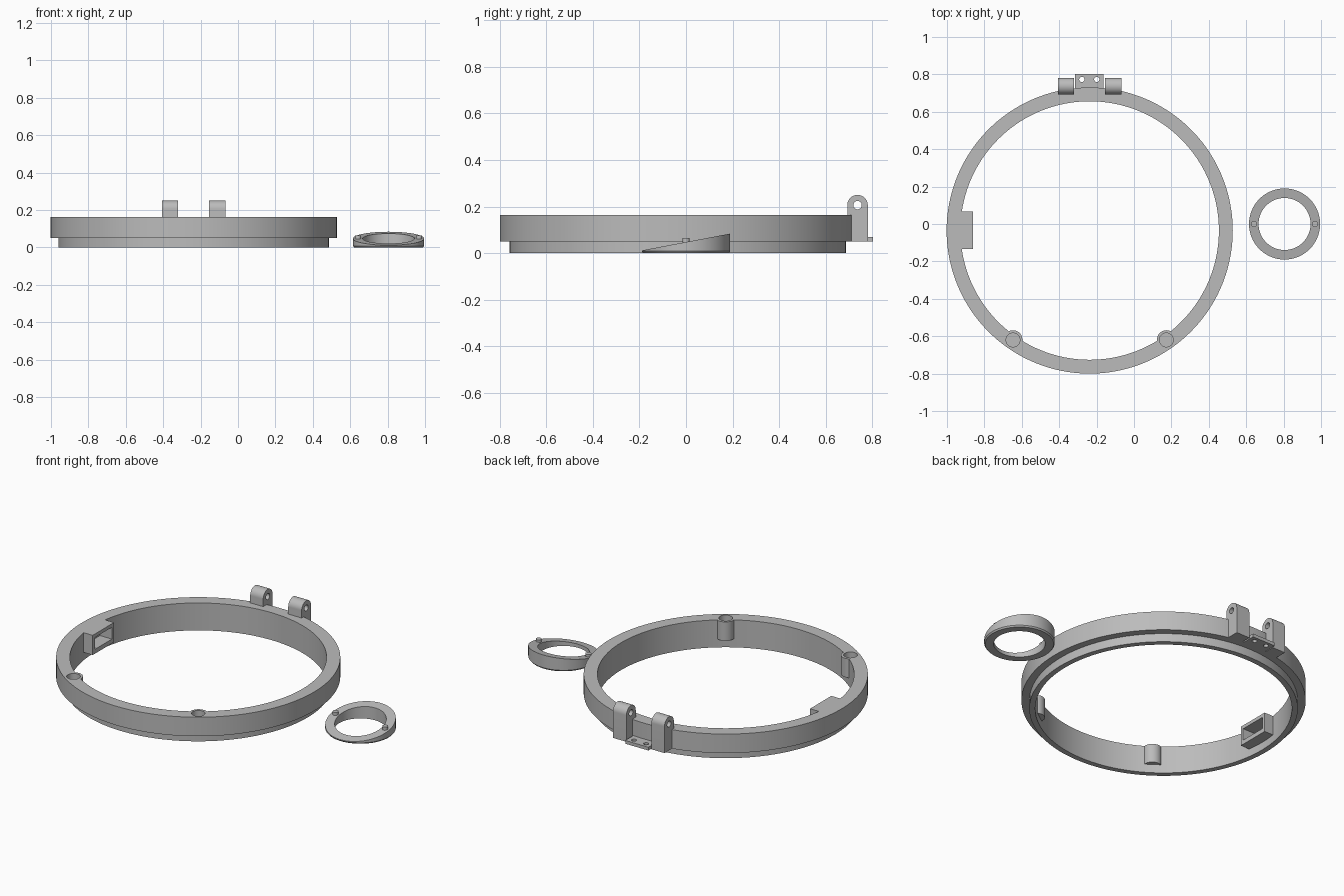
import bpy, bmesh, math
from mathutils import Matrix, Vector

if "Cube" in bpy.data.objects:
    bpy.data.objects.remove(bpy.data.objects["Cube"])

grey = bpy.data.materials.new("plain grey")
grey.diffuse_color = (0.5, 0.5, 0.5, 1)
grey.use_nodes = True
grey.node_tree.nodes["Principled BSDF"].inputs["Base Color"].default_value = grey.diffuse_color
CX, CY = -0.237, -0.035          # centre of the large ring
TOP, STEP = 0.163, 0.05


def finish(name, bm):
    bmesh.ops.recalc_face_normals(bm, faces=bm.faces)
    me = bpy.data.meshes.new(name)
    bm.to_mesh(me)
    bm.free()
    me.materials.append(grey)
    ob = bpy.data.objects.new(name, me)
    bpy.context.collection.objects.link(ob)
    return ob


def revolve(name, profile, centre, n=128):
    """Closed (radius, z) profile turned about a vertical axis."""
    bm = bmesh.new()
    rings = []
    for i in range(n):
        a = 2 * math.pi * i / n
        rings.append([bm.verts.new((centre[0] + r * math.cos(a), centre[1] + r * math.sin(a), z))
                      for r, z in profile])
    m = len(profile)
    for i in range(n):
        p, q = rings[i], rings[(i + 1) % n]
        for j in range(m):
            k = (j + 1) % m
            bm.faces.new((p[j], q[j], q[k], p[k]))
    return finish(name, bm)


def box(name, lo, hi):
    bm = bmesh.new()
    bmesh.ops.create_cube(bm, size=1)
    for v in bm.verts:
        v.co = [lo[i] + (v.co[i] + 0.5) * (hi[i] - lo[i]) for i in range(3)]
    return finish(name, bm)


def cyl(name, r, lo, hi, n=48):
    """Cylinder between two points."""
    lo, hi = Vector(lo), Vector(hi)
    d = hi - lo
    bm = bmesh.new()
    mat = Matrix.Translation((lo + hi) / 2) @ d.to_track_quat('Z', 'Y').to_matrix().to_4x4()
    bmesh.ops.create_cone(bm, cap_ends=True, segments=n, radius1=r, radius2=r,
                          depth=d.length, matrix=mat)
    return finish(name, bm)


def combine(ob, other, op):
    bpy.context.view_layer.objects.active = ob
    mod = ob.modifiers.new("bool", 'BOOLEAN')
    mod.operation, mod.solver, mod.object = op, 'EXACT', other
    bpy.ops.object.modifier_apply(modifier=mod.name)
    bpy.data.objects.remove(other)


# Large stepped ring
ring = revolve("large_ring", [(0.691, 0), (0.7225, 0), (0.7225, STEP), (0.765, STEP),
                              (0.765, TOP), (0.691, TOP)], (CX, CY), 160)

# Latch block with a pocket on its inner face
combine(ring, box("latch_block", (-0.95, -0.133, 0.046), (-0.862, 0.067, TOP)), 'UNION')
combine(ring, box("pocket", (-0.94, -0.113, 0.072), (-0.8, 0.047, 0.142)), 'DIFFERENCE')

# Two bosses with round blind holes
for s in (-1, 1):
    x, y = CX + s * 0.41, -0.62
    combine(ring, cyl("boss", 0.05, (x, y + 0.002, 0.0505), (x, y + 0.002, TOP)), 'UNION')
    combine(ring, cyl("hole", 0.037, (x, y, 0.065), (x, y, 0.3)), 'DIFFERENCE')

# Hinge lugs: rounded uprights with a cross hole
HY, HZ, HR = 0.737, 0.206, 0.044
for name, x0, x1 in (("left_hinge_lug", -0.405, -0.32), ("right_hinge_lug", -0.155, -0.067)):
    outline = [(HY - HR, STEP), (HY + HR, STEP)]
    outline += [(HY + HR * math.cos(math.pi * i / 24), HZ + HR * math.sin(math.pi * i / 24))
                for i in range(25)]
    bm = bmesh.new()
    face = bm.faces.new([bm.verts.new((x0, y, z)) for y, z in outline])
    ext = bmesh.ops.extrude_face_region(bm, geom=[face])["geom"]
    bmesh.ops.translate(bm, vec=(x1 - x0, 0, 0),
                        verts=[v for v in ext if isinstance(v, bmesh.types.BMVert)])
    lug = finish(name, bm)
    combine(lug, cyl("pin_hole", 0.018, (x0 - 0.1, HY, HZ), (x1 + 0.1, HY, HZ), 32), 'DIFFERENCE')

# Screw plate between the lugs
plate = box("screw_plate", (-0.315, 0.715, 0.0495), (-0.163, 0.803, 0.069))
for x in (-0.279, -0.199):
    combine(plate, cyl("screw_hole", 0.014, (x, 0.773, 0), (x, 0.773, 0.2), 24), 'DIFFERENCE')

# Small wedge ring, top sloping up to the back, with two pegs
SX, R, r = 0.805, 0.19, 0.139
wedge = revolve("small_wedge_ring", [(r, 0), (R - 0.006, 0), (R, 0.008), (R, 0.1), (r, 0.1)],
                (SX, 0), 96)
for v in wedge.data.vertices:
    if v.co.z > 0.05:
        v.co.z = 0.0475 + v.co.y * 0.19
for s in (-1, 1):
    x = SX + s * 0.163
    cyl("peg", 0.016, (x, 0, 0.02), (x, 0, 0.064), 32)

# Smooth round walls, keep crisp edges
bpy.ops.object.select_all(action='DESELECT')
for ob in bpy.context.scene.objects:
    ob.select_set(True)
    bpy.context.view_layer.objects.active = ob
bpy.ops.object.shade_smooth_by_angle(angle=math.radians(30))
